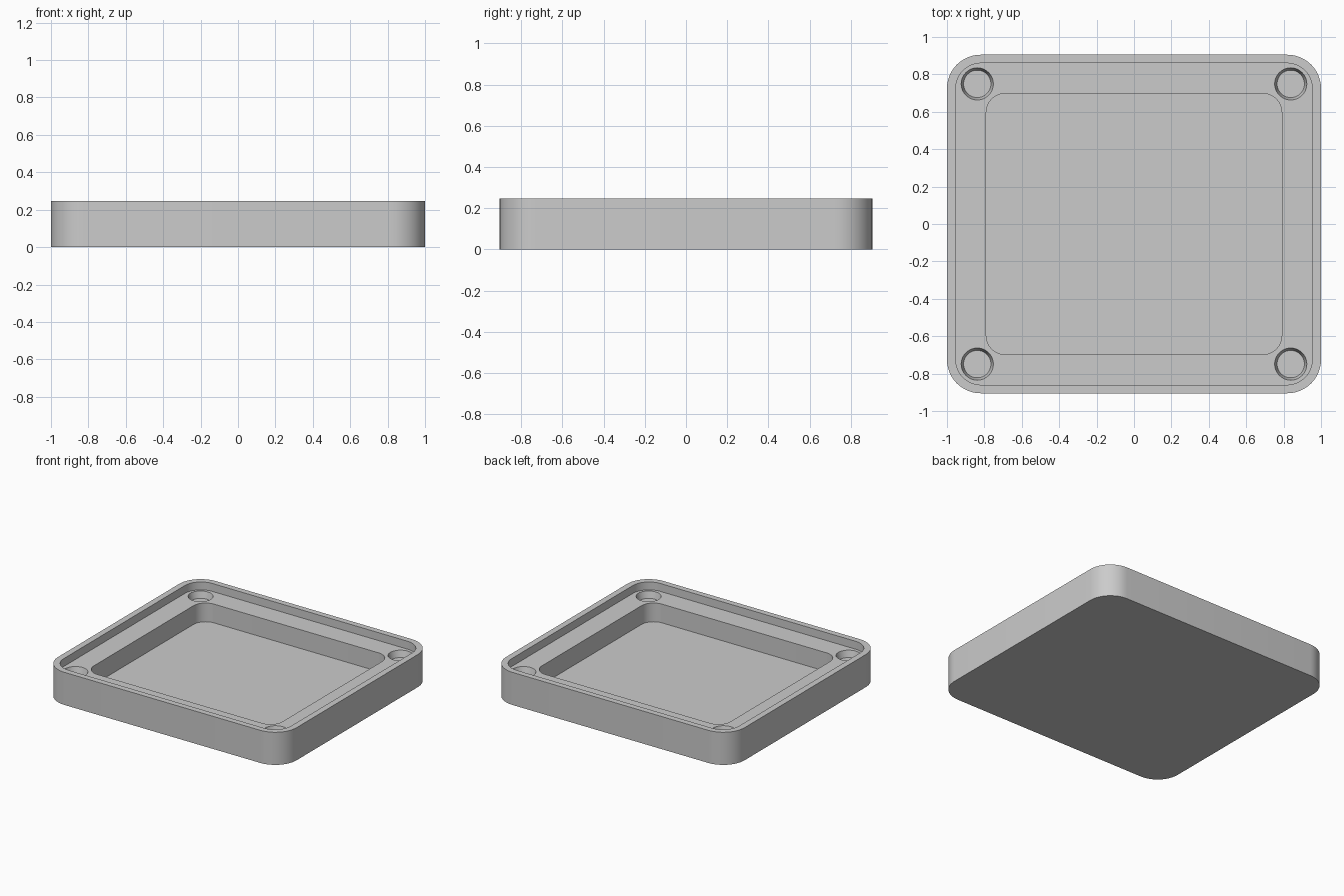
import bpy, bmesh
from math import cos, sin, pi, radians

cube = bpy.data.objects.get("Cube")
if cube:
    bpy.data.objects.remove(cube)

HEIGHT, LEDGE, FLOOR, SEAT = 0.247, 0.187, 0.045, 0.137

grey = bpy.data.materials.new("plain grey")
grey.use_nodes = True
colour = (0.6, 0.6, 0.6, 1)
grey.diffuse_color = colour
grey.node_tree.nodes["Principled BSDF"].inputs["Base Color"].default_value = colour


def rounded_outline(half_x, half_y, radius, steps=12):
    """Counter-clockwise rounded rectangle."""
    points = []
    for i, (sx, sy) in enumerate([(1, 1), (-1, 1), (-1, -1), (1, -1)]):
        for k in range(steps + 1):
            a = (i + k / steps) * pi / 2
            points.append((sx * (half_x - radius) + radius * cos(a),
                           sy * (half_y - radius) + radius * sin(a)))
    return points


def circle(cx, cy, radius, steps=48):
    return [(cx + radius * cos(2 * pi * k / steps),
             cy + radius * sin(2 * pi * k / steps)) for k in range(steps)]


def loft(name, sections):
    """Closed solid through (outline, height) sections, bottom to top."""
    bm = bmesh.new()
    rings = [[bm.verts.new((x, y, z)) for x, y in outline] for outline, z in sections]
    for low, high in zip(rings, rings[1:]):
        for i in range(len(low)):
            j = (i + 1) % len(low)
            bm.faces.new((low[i], low[j], high[j], high[i]))
    bm.faces.new(rings[0][::-1])
    bm.faces.new(rings[-1])
    mesh = bpy.data.meshes.new(name)
    bm.to_mesh(mesh)
    bm.free()
    mesh.materials.append(grey)
    obj = bpy.data.objects.new(name, mesh)
    bpy.context.collection.objects.link(obj)
    return obj


def carve(body, cutter):
    """Subtract the cutter for good, then discard it."""
    cutter.hide_render = True
    mod = body.modifiers.new("cut", 'BOOLEAN')
    mod.operation, mod.solver, mod.object = 'DIFFERENCE', 'EXACT', cutter
    bpy.context.view_layer.objects.active = body
    bpy.ops.object.modifier_apply(modifier=mod.name)
    bpy.data.objects.remove(cutter)


# Outer block
outer = rounded_outline(1, 0.905, 0.18)
tray = loft("tray", [(outer, 0), (outer, HEIGHT)])

# Shallow recess inside the rim, then the deep pocket
for name, outline, z in [("rim_recess", rounded_outline(0.953, 0.86, 0.135), LEDGE),
                         ("pocket", rounded_outline(0.79, 0.697, 0.1), FLOOR)]:
    carve(tray, loft(name, [(outline, z), (outline, HEIGHT + 0.1)]))

# Tapered round seats in the four corners of the ledge
for sx in (-1, 1):
    for sy in (-1, 1):
        x, y = sx * 0.838, sy * 0.749
        carve(tray, loft("corner_seat", [(circle(x, y, 0.073), SEAT),
                                         (circle(x, y, 0.086), LEDGE),
                                         (circle(x, y, 0.086), HEIGHT + 0.1)]))

# Smooth corners, crisp edges
bpy.ops.object.select_all(action='DESELECT')
tray.select_set(True)
bpy.context.view_layer.objects.active = tray
bpy.ops.object.shade_smooth_by_angle(angle=radians(30))
